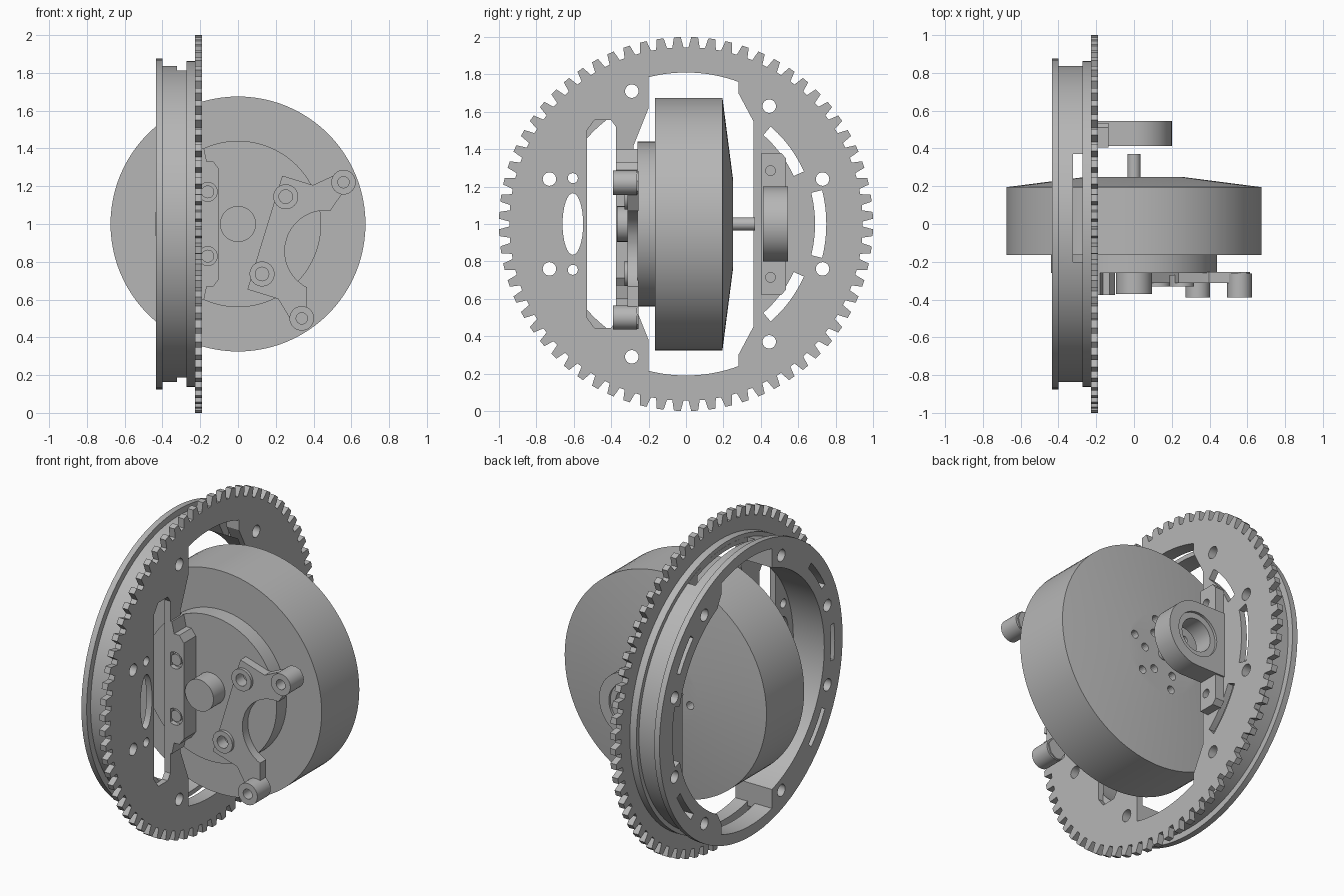
import bpy, bmesh
from math import sin, cos, pi, radians, acos
from mathutils import Vector

if "Cube" in bpy.data.objects:
    bpy.data.objects.remove(bpy.data.objects["Cube"], do_unlink=True)

MID = 1.0  # height of the common axis

grey = bpy.data.materials.new("light_grey")
grey.use_nodes = True
grey.diffuse_color = (0.47, 0.47, 0.47, 1)
grey.node_tree.nodes["Principled BSDF"].inputs["Base Color"].default_value = (0.47, 0.47, 0.47, 1)


def circle(r, n=32, a=0, b=0):
    return [(a + r * cos(2 * pi * i / n), b + r * sin(2 * pi * i / n)) for i in range(n)]


def arc(r, start, end, n=12, a=0, b=0):
    angles = [radians(start + (end - start) * i / n) for i in range(n + 1)]
    return [(a + r * cos(t), b + r * sin(t)) for t in angles]


def band(r0, r1, start, end):
    return arc(r0, start, end) + arc(r1, end, start)


def mirrored(upper):
    # close a half outline with its reflection below the axis
    return upper + [(a, -b) for a, b in reversed(upper)]


def loft(name, axis, sections):
    # skin equal-count outlines placed along the x or y axis
    bm = bmesh.new()
    rings = []
    for pos, pts in sections:
        co = [(pos, a, b + MID) if axis == "x" else (a, pos, b + MID) for a, b in pts]
        rings.append([bm.verts.new(c) for c in co])
    n = len(rings[0])
    for low, high in zip(rings, rings[1:]):
        for i in range(n):
            j = (i + 1) % n
            bm.faces.new((low[i], low[j], high[j], high[i]))
    bm.faces.new(rings[0][::-1])
    bm.faces.new(rings[-1])
    bmesh.ops.recalc_face_normals(bm, faces=bm.faces)
    mesh = bpy.data.meshes.new(name)
    bm.to_mesh(mesh)
    bm.free()
    mesh.materials.append(grey)
    obj = bpy.data.objects.new(name, mesh)
    bpy.context.collection.objects.link(obj)
    return obj


def prism(name, axis, lo, hi, pts):
    return loft(name, axis, [(lo, pts), (hi, pts)])


def turned(name, axis, profile, n=96, a=0, b=0):
    return loft(name, axis, [(p, circle(r, n, a, b)) for p, r in profile])


def activate(obj):
    bpy.ops.object.select_all(action="DESELECT")
    obj.select_set(True)
    bpy.context.view_layer.objects.active = obj


def cut(obj, axis, lo, hi, pts):
    cutter = prism("cutter", axis, lo, hi, pts)
    cutter.hide_render = True
    mod = obj.modifiers.new("cut", "BOOLEAN")
    mod.operation = "DIFFERENCE"
    mod.solver = "EXACT"
    mod.object = cutter
    activate(obj)
    bpy.ops.object.modifier_apply(modifier=mod.name)
    bpy.data.objects.remove(cutter, do_unlink=True)


parts = []

# Shared outlines of the wheel
edge = 0.81
opening = mirrored([(0.36, 0.25), (0.36, 0.55), (0.28, 0.7)]
                   + arc(edge, 69.8, 104.3, 16) + [(-0.2, 0.62), (-0.28, 0.42)])
bolt_holes = [circle(0.036, 24, y, s * z) for s in (1, -1)
              for y, z in ((-0.73, 0.24), (0.73, 0.24), (0.445, 0.63), (-0.29, 0.71))]
crescent = band(0.69, 0.75, -14, 14)

# Toothed gear plate
teeth = 68
outline = []
for i in range(teeth):
    for shift, r in ((-0.34, 0.945), (-0.2, 1.0), (0.2, 1.0), (0.34, 0.945)):
        t = 2 * pi * (i + 0.5 + shift) / teeth
        outline.append((r * cos(t), r * sin(t)))
gear = prism("gear_plate", "x", -0.228, -0.19, outline)
rail_slot = mirrored([(-0.375, 0.52), (-0.4, 0.555), (-0.49, 0.555), (-0.53, 0.5)])
oval = [(-0.605 + 0.055 * a, 0.165 * b) for a, b in circle(1)]
pin_holes = [circle(0.027, 20, -0.605, s * 0.245) for s in (1, -1)]
side_slots = [band(0.63, 0.69, s * 24, s * 49) for s in (1, -1)]
for shape in [opening, rail_slot, oval, crescent] + pin_holes + side_slots + bolt_holes:
    cut(gear, "x", -0.3, -0.1, shape)
parts.append(gear)

# Grooved rim behind the gear
rim = turned("grooved_rim", "x", [(-0.435, 0.875), (-0.4, 0.875), (-0.4, 0.837),
                                  (-0.272, 0.837), (-0.272, 0.862), (-0.222, 0.862)])
rim_slots = [band(0.765, 0.8, c - 8, c + 8) for c in (36, -36, 144, 180, -144)]
for shape in [circle(0.7, 96), opening, crescent] + bolt_holes + rim_slots:
    cut(rim, "x", -0.5, -0.15, shape)
cut(rim, "x", -0.322, -0.273, [(-0.2, -1), (0.37, -1), (0.37, 1), (-0.2, 1)])
parts.append(rim)

# Motor body with conical back and vent holes
motor = turned("motor_body", "y", [(-0.165, 0.675), (0.195, 0.675), (0.25, 0.25)])
for r, count, phase in ((0.13, 6, 0), (0.21, 6, 0.26)):
    for i in range(count):
        t = 2 * pi * i / count + phase
        cut(motor, "y", 0.15, 0.3, circle(0.024, 16, r * cos(t), r * sin(t)))
parts.append(motor)
parts.append(turned("motor_front_boss", "y", [(-0.26, 0.44), (-0.16, 0.44)]))
parts.append(turned("front_stub", "y", [(-0.37, 0.095), (-0.25, 0.095)], 40))
parts.append(turned("rear_shaft", "y", [(0.24, 0.035), (0.37, 0.035)], 24))

# Forked motor clamp, drawn along its own axis and then tilted
axis_u = Vector((0.956, -0.293))
axis_v = Vector((0.293, 0.956))
centre = Vector((0.19, 0.94 - MID))


def tilt(u, v):
    p = centre + axis_u * u + axis_v * v
    return (p.x, p.y)


fork = mirrored([(-0.05, 0.315), (0.12, 0.315), (0.255, 0.436), (0.29, 0.436), (0.32, 0.4),
                 (0.32, 0.345), (0.28, 0.315)] + arc(0.215, 100, 180, 14, 0.285))
fork = fork[:21] + fork[23:]
clamp = prism("motor_clamp", "y", -0.312, -0.255, [tilt(u, v) for u, v in fork])
for s in (1, -1):
    cut(clamp, "y", -0.4, -0.2, circle(0.036, 24, *tilt(0, s * 0.214)))
    bolt = turned("clamp_bolt_ring", "y", [(-0.33, 0.066), (-0.27, 0.066)], 32, *tilt(0, s * 0.214))
    cut(bolt, "y", -0.4, -0.2, circle(0.036, 24, *tilt(0, s * 0.214)))
    lug = turned("clamp_lug", "y", [(-0.39, 0.065), (-0.262, 0.065)], 32, *tilt(0.27, s * 0.377))
    cut(lug, "y", -0.5, -0.2, circle(0.03, 24, *tilt(0.27, s * 0.377)))
    parts += [bolt, lug]
parts.append(clamp)

# Front bracket joining the gear to the motor
bracket = prism("front_bracket", "y", -0.375, -0.26, mirrored(
    [(-0.2, 0.4), (-0.18, 0.4), (-0.165, 0.33), (-0.13, 0.33), (-0.1, 0.29)]))
for s in (1, -1):
    cut(bracket, "y", -0.5, -0.345, circle(0.05, 28, -0.16, s * 0.17))
    screw = turned("bracket_screw", "y", [(-0.365, 0.034), (-0.3, 0.034)], 24, -0.16, s * 0.17)
    parts.append(screw)
parts.append(bracket)

# Rear bearing block with its foot
block = prism("bearing_block", "y", 0.412, 0.545, arc(0.2, -90, 90, 32) + [(-0.195, 0.2), (-0.195, -0.2)])
cut(block, "y", 0.3, 0.7, circle(0.1, 40))
cut(block, "y", 0.53, 0.7, circle(0.135, 40))
foot = prism("bearing_foot", "x", -0.195, -0.135, mirrored(
    [(0.405, 0.38), (0.51, 0.38), (0.535, 0.35)]))
for s in (1, -1):
    cut(foot, "x", -0.25, -0.1, circle(0.026, 20, 0.452, s * 0.285))
parts += [block, foot]

# Smooth round walls while keeping edges crisp
for obj in parts:
    activate(obj)
    bpy.ops.object.shade_smooth_by_angle(angle=radians(20))
